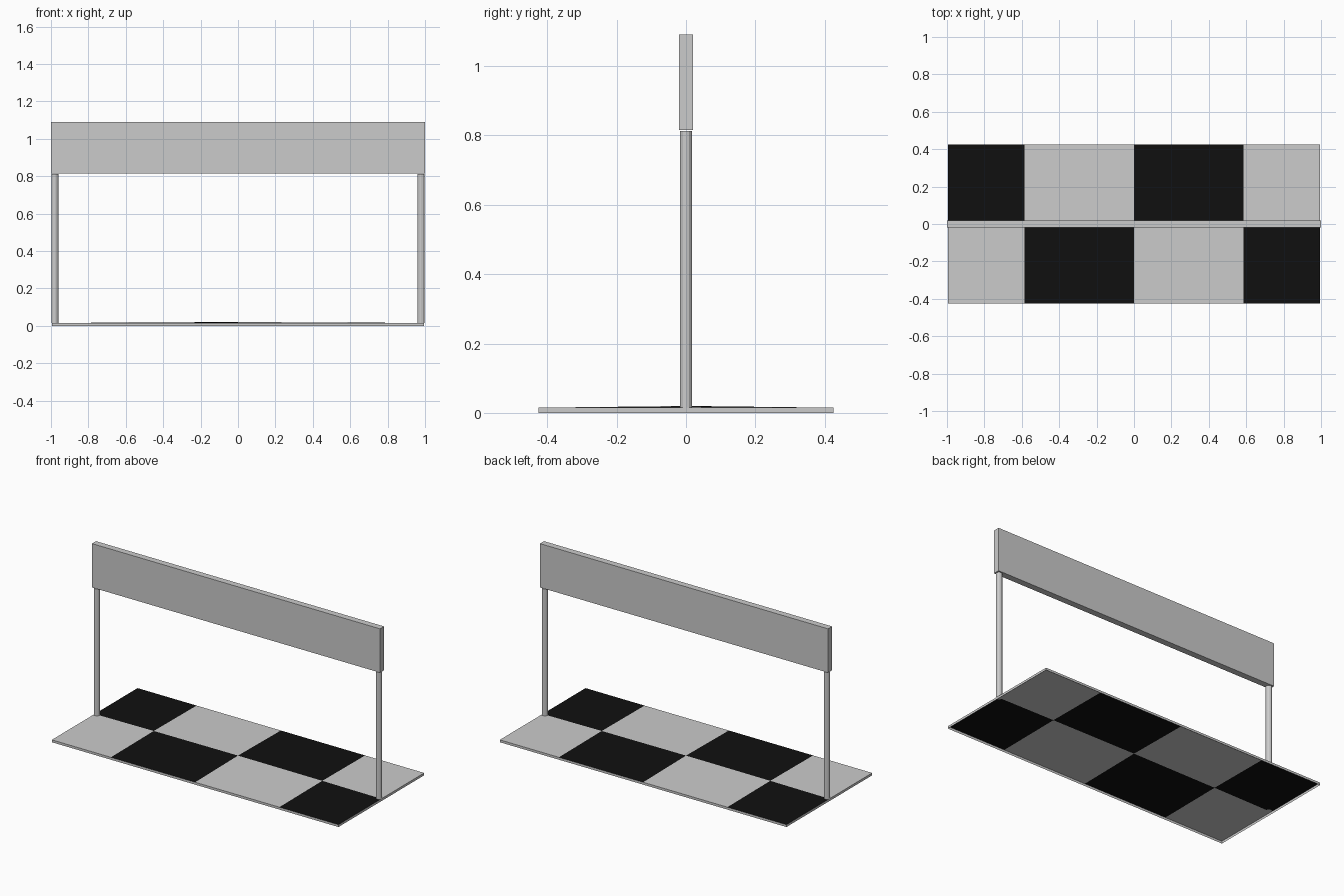
import bpy, bmesh

if "Cube" in bpy.data.objects:
    bpy.data.objects.remove(bpy.data.objects["Cube"])

grey = bpy.data.materials.new("grey")
grey.diffuse_color = (0.8, 0.8, 0.8, 1)
grey.use_nodes = True
grey.node_tree.nodes["Principled BSDF"].inputs["Base Color"].default_value = grey.diffuse_color
black = bpy.data.materials.new("black")
black.diffuse_color = (0.005, 0.005, 0.005, 1)
black.use_nodes = True
black.node_tree.nodes["Principled BSDF"].inputs["Base Color"].default_value = black.diffuse_color


def finish(name, bm, mats=()):
    mesh = bpy.data.meshes.new(name)
    bm.to_mesh(mesh)
    bm.free()
    for m in mats:
        mesh.materials.append(m)
    ob = bpy.data.objects.new(name, mesh)
    bpy.context.collection.objects.link(ob)
    return ob


# chequered ground panel, slightly crowned, open underneath with a thin skirt
XS = (-0.995, -0.585, 0, 0.585, 0.995)
YS = (-0.425, 0, 0.425)
CROWN = (0.015, 0.018, 0.020, 0.018, 0.015)
bm = bmesh.new()
grid = [[bm.verts.new((x, y, c if y == 0 else 0.015)) for y in YS]
        for x, c in zip(XS, CROWN)]
for i in range(4):
    for j in range(2):
        f = bm.faces.new((grid[i][j], grid[i + 1][j], grid[i + 1][j + 1], grid[i][j + 1]))
        f.material_index = (i + j) % 2
border = [e for e in bm.edges if e.is_boundary]
skirt = bmesh.ops.extrude_edge_only(bm, edges=border)["geom"]
for g in skirt:
    if isinstance(g, bmesh.types.BMVert):
        g.co.z = 0
    elif isinstance(g, bmesh.types.BMFace):
        g.material_index = 0
bmesh.ops.recalc_face_normals(bm, faces=bm.faces)
finish("chequered_base", bm, (grey, black))

# end posts
for side, x in (("left", -0.979), ("right", 0.979)):
    bm = bmesh.new()
    bmesh.ops.create_cone(bm, cap_ends=True, segments=12, radius1=0.018,
                          radius2=0.018, depth=0.797)
    bmesh.ops.translate(bm, verts=bm.verts, vec=(x, 0, 0.015 + 0.797 / 2))
    finish(side + "_post", bm)

# overhead banner board
bm = bmesh.new()
bmesh.ops.create_cube(bm, size=1)
bmesh.ops.scale(bm, verts=bm.verts, vec=(2, 0.04, 0.275))
bmesh.ops.translate(bm, verts=bm.verts, vec=(0, 0, 0.953))
finish("overhead_board", bm)
